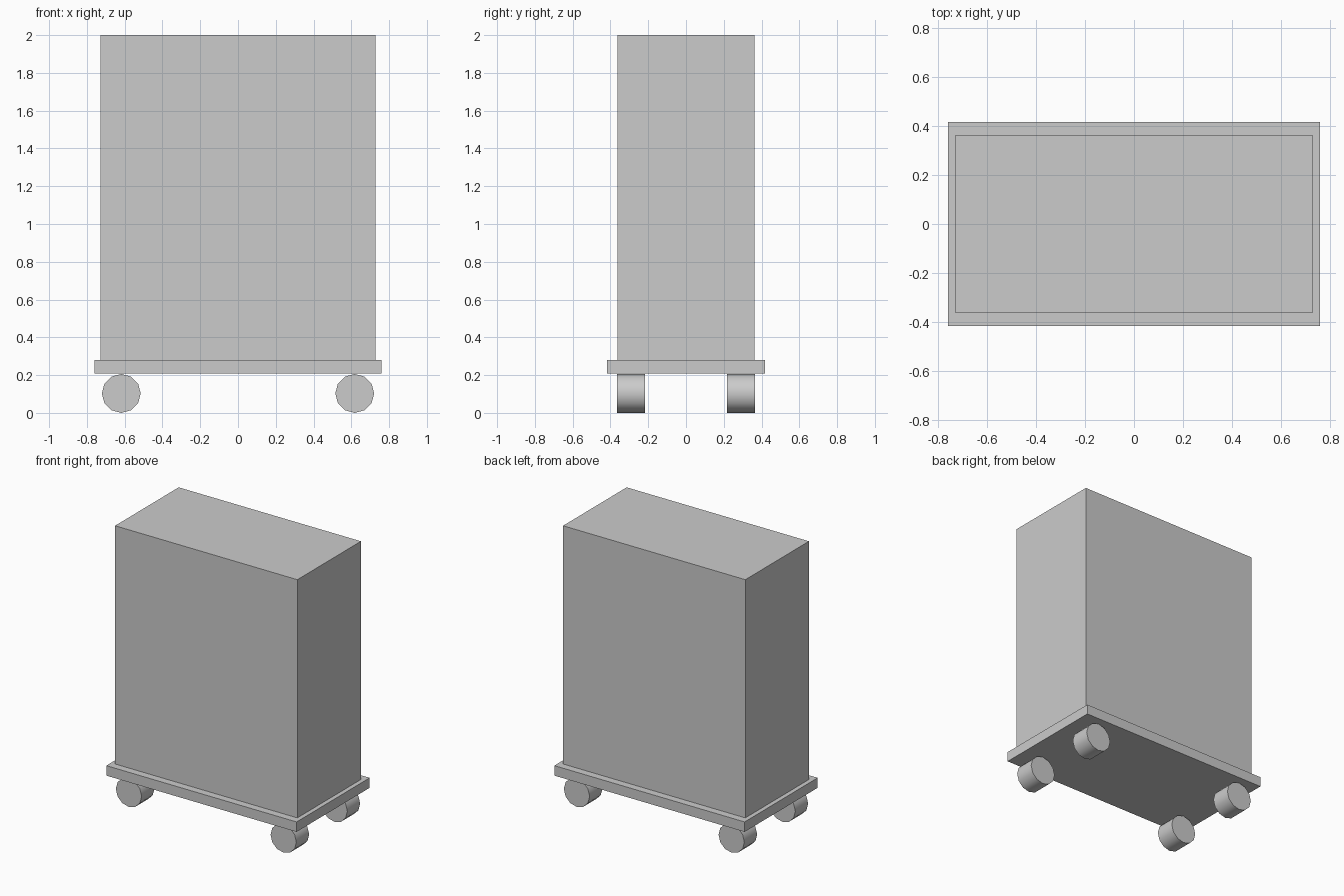
import bpy
from math import pi, radians

if "Cube" in bpy.data.objects:
    bpy.data.objects.remove(bpy.data.objects["Cube"])


def box(name, width, depth, z0, z1):
    bpy.ops.mesh.primitive_cube_add(size=1, location=(0, 0, (z0 + z1) / 2))
    ob = bpy.context.object
    ob.name = name
    ob.scale = (width, depth, z1 - z0)
    bpy.ops.object.transform_apply(location=False, rotation=False, scale=True)
    return ob


# Main cabinet standing on a slightly wider platform
box("cabinet_body", 1.456, 0.726, 0.28, 2.0)
box("base_platform", 1.52, 0.834, 0.208, 0.28)

# Four twelve-sided wheels with their axles along y
RADIUS = 0.103
for side, sx in (("left", -1), ("right", 1)):
    for end, sy in (("front", -1), ("back", 1)):
        bpy.ops.mesh.primitive_cylinder_add(
            vertices=12, radius=RADIUS, depth=0.146,
            location=(sx * 0.618, sy * 0.291, RADIUS),
            rotation=(pi / 2, 0, 0))
        wheel = bpy.context.object
        wheel.name = f"{end}_{side}_wheel"
        bpy.ops.object.shade_smooth_by_angle(angle=radians(35))
